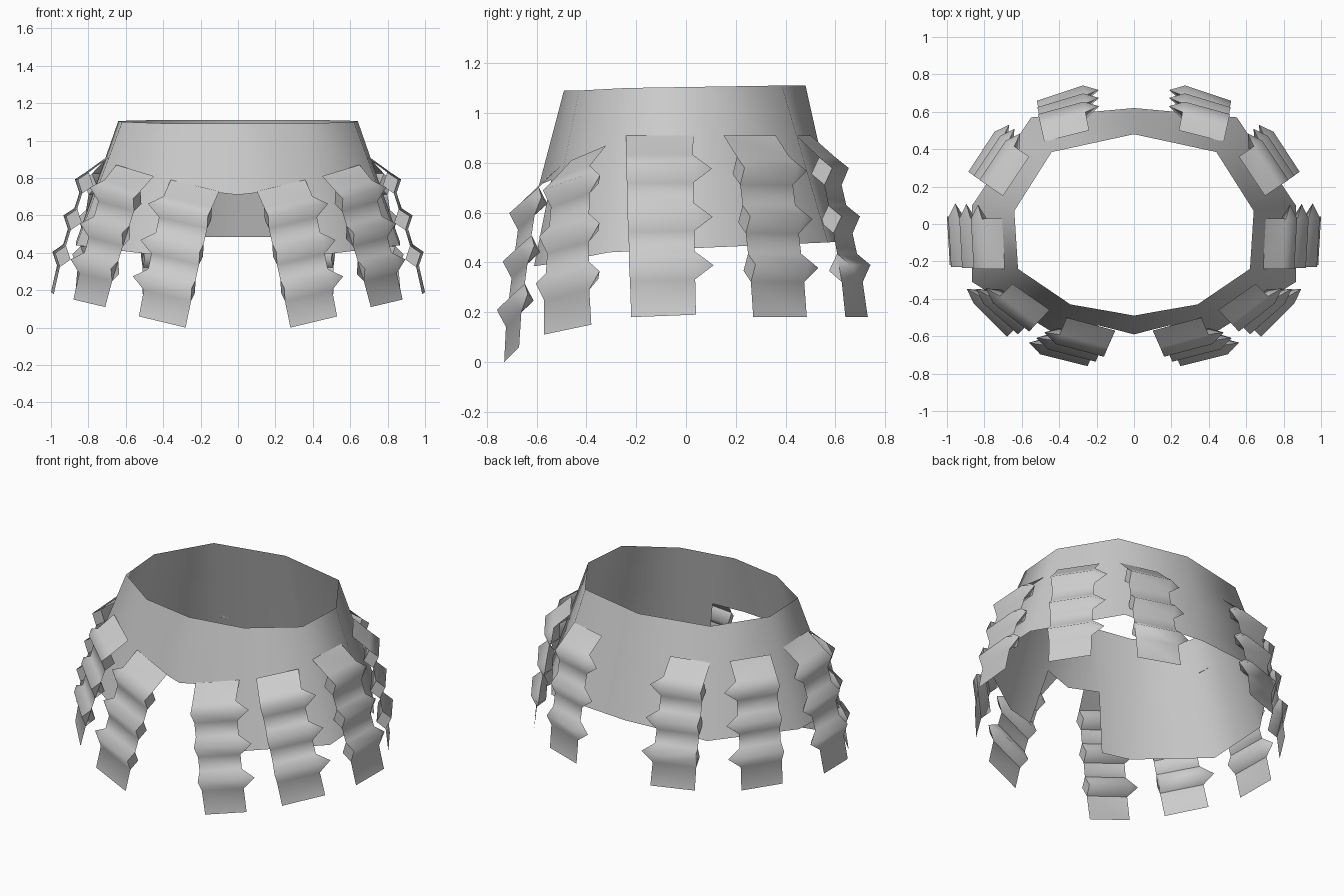
import bpy, bmesh, math
from mathutils import Vector as V

cube = bpy.data.objects.get("Cube")
if cube:
    bpy.data.objects.remove(cube, do_unlink=True)

# Single plain grey for the whole garment
grey = bpy.data.materials.new("plain_grey")
grey.use_nodes = True
color = (0.6, 0.6, 0.6, 1)
grey.diffuse_color = color
grey.node_tree.nodes["Principled BSDF"].inputs["Base Color"].default_value = color


def finish(name, bm, angle):
    """Turn a +x half into a mirrored, smooth shaded object."""
    mesh = bpy.data.meshes.new(name)
    bm.to_mesh(mesh)
    bm.free()
    mesh.materials.append(grey)
    ob = bpy.data.objects.new(name, mesh)
    bpy.context.collection.objects.link(ob)
    bpy.ops.object.select_all(action='DESELECT')
    ob.select_set(True)
    bpy.context.view_layer.objects.active = ob
    bpy.ops.object.shade_smooth_by_angle(angle=math.radians(angle))
    mirror = ob.modifiers.new("mirror", 'MIRROR')
    mirror.use_clip = True
    mirror.merge_threshold = 0.001


# Flared skirt: (top, bottom) of each column from front to back
corners = [
    ((0, -.49, 1.09), (0, -.686, .345)),
    ((.11, -.47, 1.09), (.27, -.61, .385)),
    ((.34, -.43, 1.09), (.45, -.57, .39)),
    ((.62, -.24, 1.10), (.865, -.31, .44)),
    ((.64, .07, 1.105), (.865, .10, .46)),
    ((.44, .385, 1.11), (.55, .57, .48)),
    ((0, .48, 1.11), (0, .62, .485)),
]
bm = bmesh.new()
columns = []
for top, bottom in corners:
    row = [V(top).lerp(V(bottom), f) for f in (0, .51, 1)]
    columns.append([bm.verts.new(p) for p in row])
for i, (c, d) in enumerate(zip(columns, columns[1:])):
    bm.faces.new((c[0], c[1], d[1], d[0]))
    if i > 0:  # the front panel stops short, leaving the notch
        bm.faces.new((c[1], c[2], d[2], d[1]))
bm.verts.remove(columns[0][2])
finish("skirt", bm, 60)


def strip(name, top_front, top_back, low_front, low_back):
    """Flat hanging strip with three diamond ridges, pointed at the back end."""
    a0, b0, a1, b1 = map(V, (top_front, top_back, low_front, low_back))
    out = (b0 - a0).cross(a0 - a1).normalized()
    side = (b0 - a0).normalized()
    bm = bmesh.new()

    def pair(t, bump=0):
        bulge = .07 * min(t / .14, ((1 - t) / .86) ** .7)
        shift = out * (bulge + bump)
        return [bm.verts.new(p.lerp(q, t) + shift) for p, q in ((a0, a1), (b0, b1))]

    def panel(upper, lower):
        bm.faces.new((upper[0], lower[0], lower[1], upper[1]))

    def ridge(t, depth):
        """Half of a diamond ridge, outer or inner, with both of its ends."""
        neck, crest, end = pair(t - .075), pair(t, depth), pair(t + .075)
        tip = bm.verts.new((neck[1].co + end[1].co) / 2 + side * .075)
        chain = [neck, crest, end] if depth > 0 else [end, crest, neck]
        for p, q in zip(chain, chain[1:]):
            panel(p, q)
            bm.faces.new((p[1], q[1], tip))
        bm.faces.new([p[0] for p in reversed(chain)])
        return neck, end

    last = pair(0)
    for t in (.22, .48, .74):
        neck, end = ridge(t, .045)
        ridge(t, -.045)
        panel(last, neck)
        last = end
    panel(last, pair(1))
    finish(name, bm, 85)


# Five strips on each side, from front to back
strip("front_strips", (.10, -.57, .73), (.36, -.50, .79), (.28, -.73, 0), (.53, -.67, .06))
strip("front_side_strips", (.45, -.46, .81), (.65, -.32, .87), (.71, -.57, .11), (.88, -.38, .15))
strip("side_strips", (.69, -.24, .91), (.705, .03, .91), (.985, -.22, .18), (1, .04, .19))
strip("back_side_strips", (.70, .15, .91), (.56, .36, .91), (.87, .27, .18), (.73, .485, .18))
strip("back_strips", (.48, .44, .91), (.24, .50, .91), (.51, .64, .18), (.26, .73, .18))
